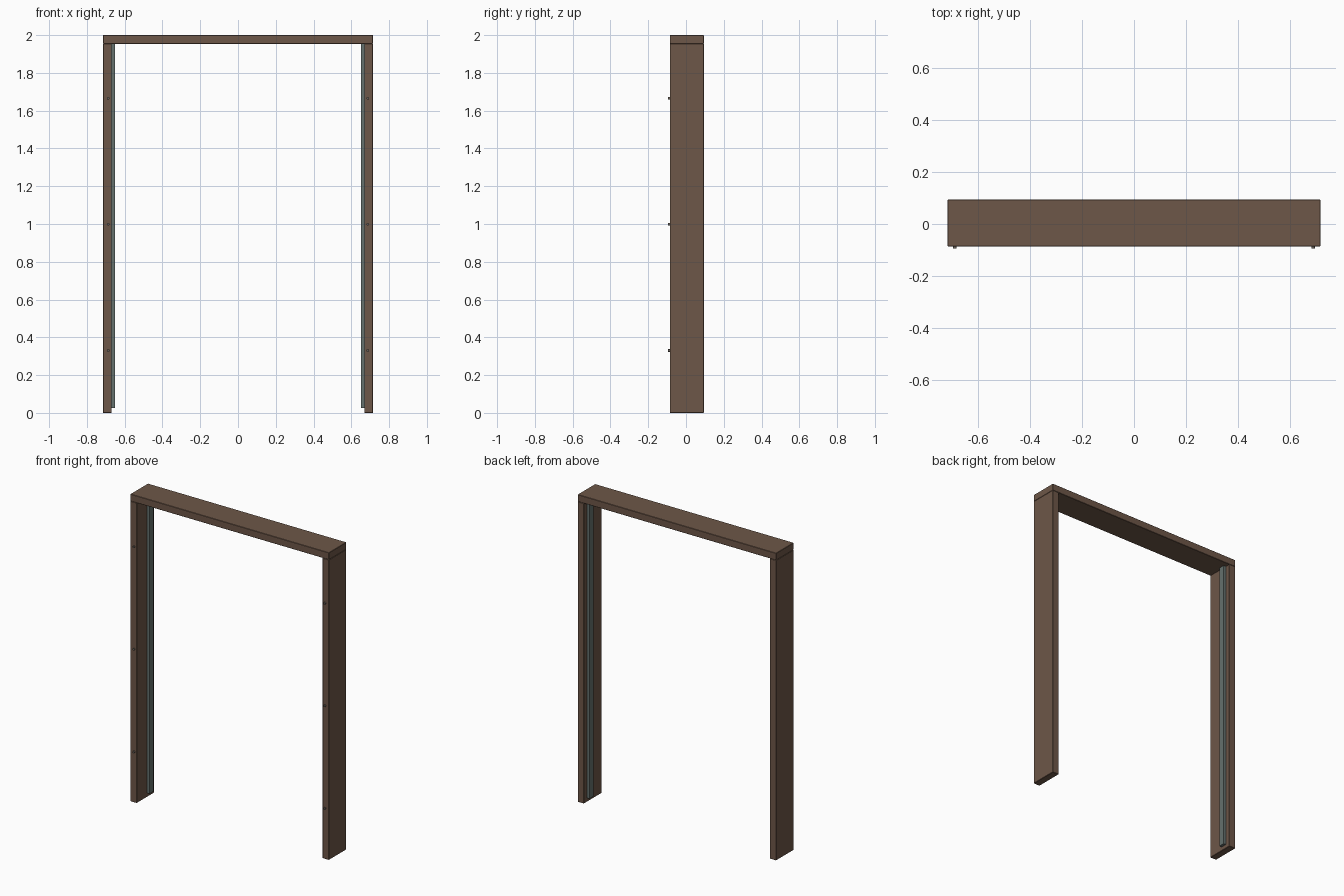
import bpy
import math

if "Cube" in bpy.data.objects:
    bpy.data.objects.remove(bpy.data.objects["Cube"])

HALF_W, POST_W = 0.715, 0.046
Y_FRONT, Y_BACK = -0.086, 0.094
BEAM_Z = 1.954


def material(name, color):
    m = bpy.data.materials.new(name)
    m.diffuse_color = color
    m.use_nodes = True
    m.node_tree.nodes["Principled BSDF"].inputs["Base Color"].default_value = m.diffuse_color
    return m


wood = material("brown_wood", (0.155, 0.095, 0.065, 1))
seal = material("grey_green_seal", (0.13, 0.165, 0.155, 1))
metal = material("dark_screw_metal", (0.14, 0.12, 0.10, 1))


def box(name, lo, hi, mat, bevel=0.0):
    bpy.ops.mesh.primitive_cube_add(
        size=1, location=[(a + b) / 2 for a, b in zip(lo, hi)])
    o = bpy.context.object
    o.name = name
    o.scale = [b - a for a, b in zip(lo, hi)]
    bpy.ops.object.transform_apply(location=False, rotation=False, scale=True)
    o.data.materials.append(mat)
    if bevel:
        mod = o.modifiers.new("edge_bevel", 'BEVEL')
        mod.width = bevel
        mod.segments = 1
    return o


# Head beam across the top
box("head_beam", (-HALF_W, Y_FRONT, BEAM_Z), (HALF_W, Y_BACK, 2.0), wood, 0.002)

for side, s in (("left", -1), ("right", 1)):
    # Side jamb
    inner = HALF_W - POST_W
    xs = sorted((s * inner, s * HALF_W))
    box(side + "_jamb", (xs[0], Y_FRONT, 0), (xs[1], Y_BACK, BEAM_Z), wood, 0.002)

    # Stop strip on the inner face of the jamb
    xs = sorted((s * (inner - 0.018), s * (inner + 0.002)))
    box(side + "_stop_strip", (xs[0], 0.022, 0.025), (xs[1], 0.062, BEAM_Z - 0.002), seal)

    # Screw heads on the front face
    for i, z in enumerate((0.33, 0.998, 1.665)):
        bpy.ops.mesh.primitive_cylinder_add(
            vertices=16, radius=0.007, depth=0.012,
            location=(s * 0.687, Y_FRONT - 0.002, z),
            rotation=(math.pi / 2, 0, 0))
        o = bpy.context.object
        o.name = f"{side}_screw_{i + 1}"
        o.data.materials.append(metal)
        bpy.ops.object.shade_smooth_by_angle()
